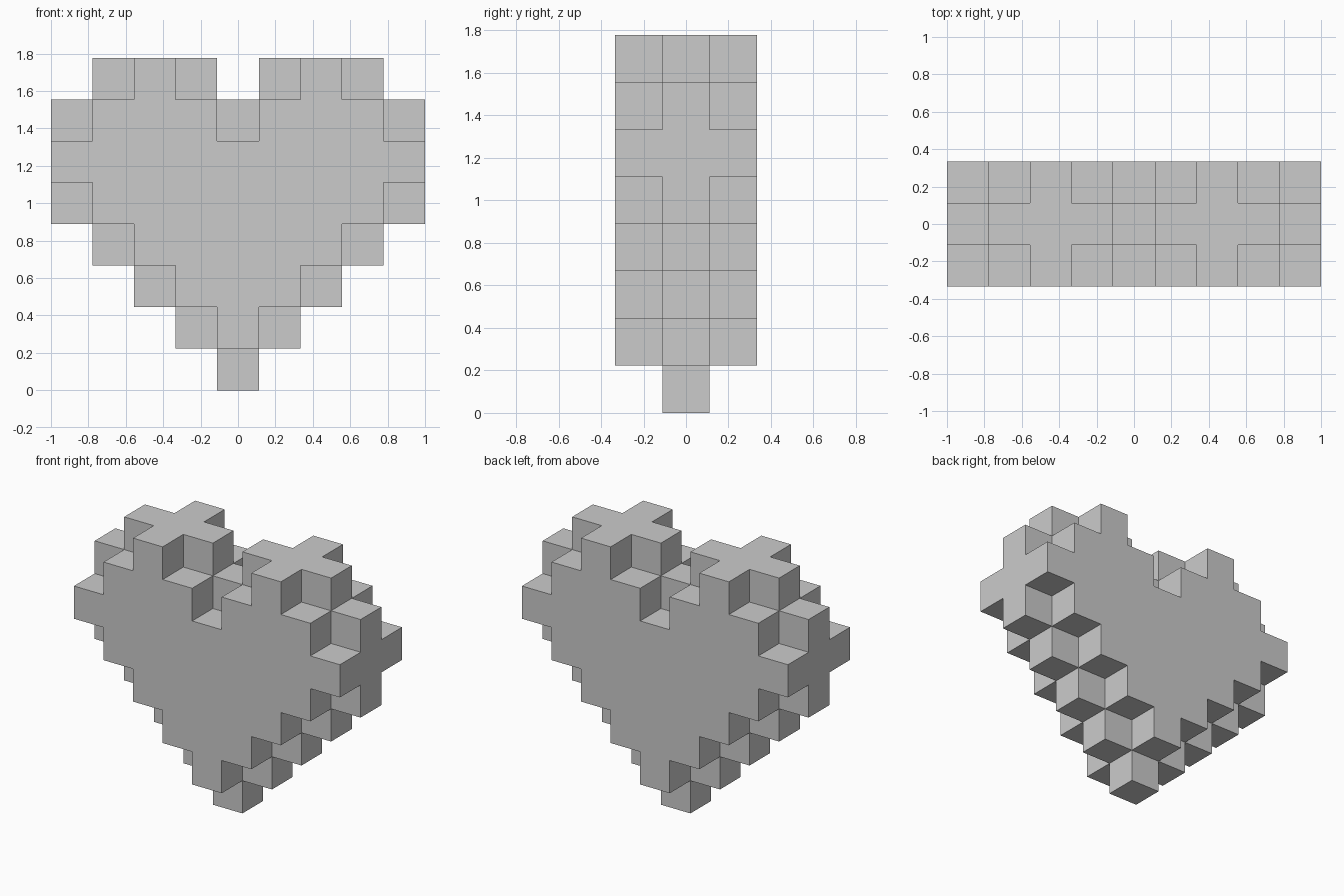
import bpy
import bmesh
from mathutils import Vector

if "Cube" in bpy.data.objects:
    bpy.data.objects.remove(bpy.data.objects["Cube"])

U = 2 / 9  # cube size

# Filled columns |x| as (min, max) for each row, bottom to top
CORE = [(0, 0), (0, 1), (0, 2), (0, 3), (0, 4), (0, 4), (0, 4), (1, 3)]
SIDE = [None, (0, 0), (0, 1), (0, 2), (0, 3), (0, 4), (1, 3), (2, 2)]


def layer_cells(rows, y):
    """Cells of one heart layer, mirrored across x = 0."""
    return {(s * x, y, z) for z, span in enumerate(rows) if span
            for x in range(span[0], span[1] + 1) for s in (-1, 1)}


# Full middle layer with a smaller layer in front and behind
cells = layer_cells(CORE, 0) | layer_cells(SIDE, -1) | layer_cells(SIDE, 1)

# Outer skin: one square for every exposed cube side
bm = bmesh.new()
for cell in cells:
    centre = Vector(cell) + Vector((0, 0, 0.5))
    for axis in range(3):
        for sign in (-1, 1):
            n = Vector((0, 0, 0))
            n[axis] = sign
            if tuple(int(c + d) for c, d in zip(cell, n)) in cells:
                continue
            a = Vector((0, 0, 0))
            a[(axis + 1) % 3] = 0.5
            b = n.cross(a)
            mid = centre + n * 0.5
            corners = (mid - a - b, mid + a - b, mid + a + b, mid - a + b)
            bm.faces.new([bm.verts.new(p * U) for p in corners])
bmesh.ops.remove_doubles(bm, verts=bm.verts[:], dist=0.001)
bmesh.ops.recalc_face_normals(bm, faces=bm.faces[:])

mesh = bpy.data.meshes.new("block_heart")
bm.to_mesh(mesh)
bm.free()
bpy.context.collection.objects.link(bpy.data.objects.new("block_heart", mesh))
